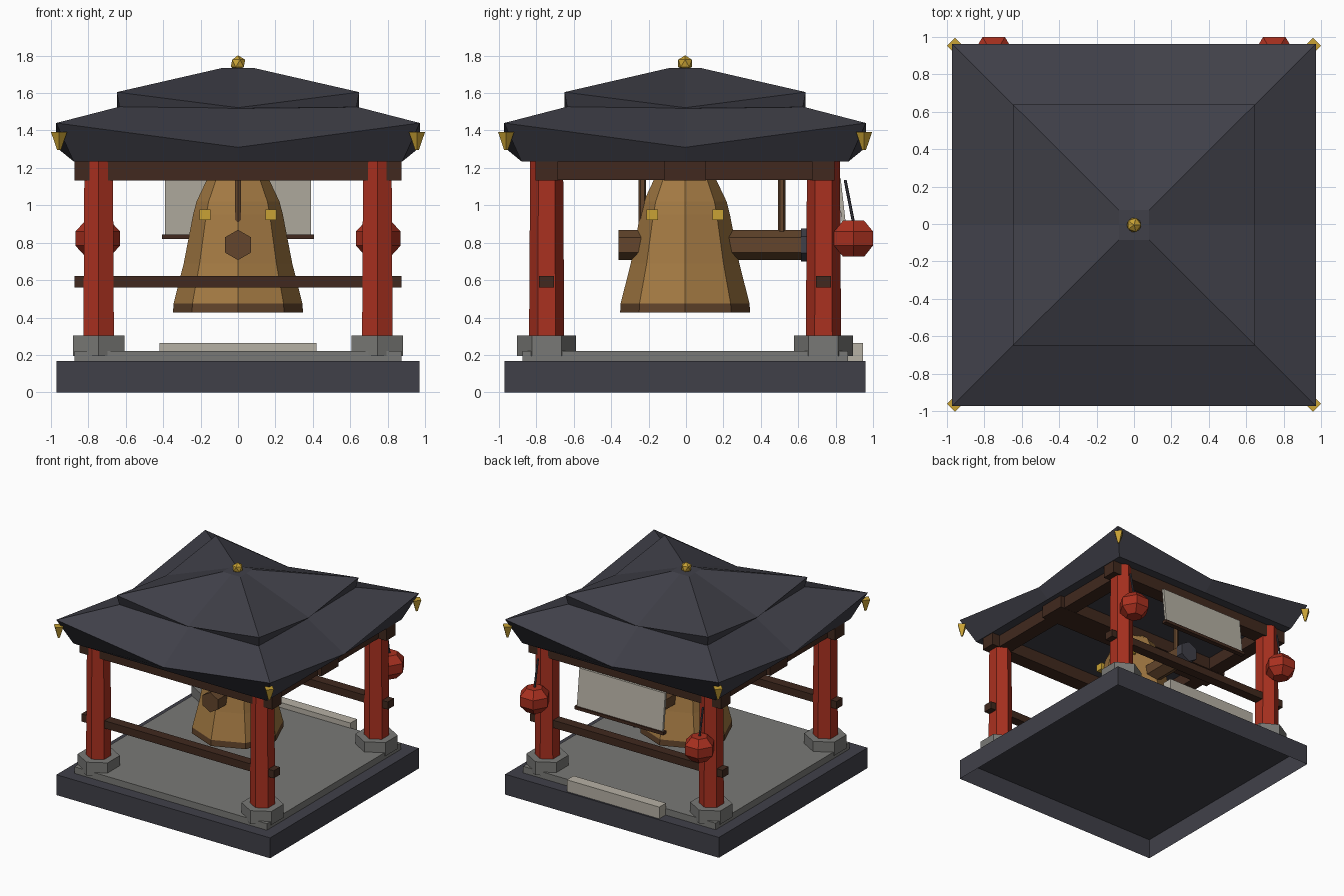
import bpy, bmesh, math
from mathutils import Vector

cube = bpy.data.objects.get("Cube")
if cube:
    bpy.data.objects.remove(cube, do_unlink=True)

SHIFT_Y = -0.005
POST = 0.745


def material(name, rgb):
    m = bpy.data.materials.new(name)
    m.use_nodes = True
    color = (*rgb, 1)
    m.diffuse_color = color
    m.node_tree.nodes["Principled BSDF"].inputs["Base Color"].default_value = color
    return m


SLATE = material("dark slate", (0.051, 0.051, 0.066))
RED = material("red paint", (0.40, 0.030, 0.014))
STONE = material("grey stone", (0.19, 0.19, 0.18))
PALE = material("pale stone", (0.47, 0.44, 0.375))
WOOD = material("dark wood", (0.052, 0.022, 0.013))
LOG = material("log wood", (0.125, 0.06, 0.025))
BRONZE = material("bronze", (0.37, 0.195, 0.056))
GOLD = material("gold", (0.58, 0.36, 0.035))


def finish(name, bm, mat):
    bmesh.ops.recalc_face_normals(bm, faces=bm.faces)
    mesh = bpy.data.meshes.new(name)
    bm.to_mesh(mesh)
    bm.free()
    mesh.materials.append(mat)
    obj = bpy.data.objects.new(name, mesh)
    obj.location.y = SHIFT_Y
    bpy.context.collection.objects.link(obj)
    return obj


def box(name, mat, x, y, z):
    """Box from (low, high) pairs on each axis."""
    bm = bmesh.new()
    bmesh.ops.create_cube(bm, size=1)
    for v in bm.verts:
        v.co = [lo + (c + 0.5) * (hi - lo) for c, (lo, hi) in zip(v.co, (x, y, z))]
    return finish(name, bm, mat)


def loft(name, mat, rings, cap_start=True, cap_end=True):
    """Skin a list of rings that have equal point counts."""
    bm = bmesh.new()
    loops = [[bm.verts.new(p) for p in ring] for ring in rings]
    n = len(loops[0])
    for a, b in zip(loops, loops[1:]):
        for i in range(n):
            j = (i + 1) % n
            bm.faces.new((a[i], a[j], b[j], b[i]))
    if cap_start:
        bm.faces.new(loops[0])
    if cap_end:
        bm.faces.new(loops[-1])
    return finish(name, bm, mat)


def lathe(name, mat, profile, sides, at=(0, 0), turn=0.0, **caps):
    """Turn (radius, z) pairs; the first corner points to +y unless turned."""
    angles = [math.tau * i / sides + turn for i in range(sides)]
    rings = [[(at[0] + r * math.sin(a), at[1] + r * math.cos(a), z) for a in angles]
             for r, z in profile]
    return loft(name, mat, rings, **caps)


def rod(name, mat, start, end, radius, sides=6):
    """Prism between two points that lie in a plane of constant x."""
    start, end = Vector(start), Vector(end)
    u = Vector((1, 0, 0))
    w = (end - start).normalized().cross(u)
    angles = [math.tau * i / sides for i in range(sides)]
    rings = [[p + radius * (u * math.sin(a) + w * math.cos(a)) for a in angles]
             for p in (start, end)]
    return loft(name, mat, rings)


def roof_tier(name, levels):
    """Near-square tier from (half width, corner z, middle z) levels."""
    grid = [(-1, -1), (0, -1), (1, -1), (1, 0), (1, 1), (0, 1), (-1, 1), (-1, 0)]
    rings = [[(1.005 * h * sx, h * sy, corner if sx and sy else mid) for sx, sy in grid]
             for h, corner, mid in levels]
    return loft(name, SLATE, rings)


# Foundation, open underneath, with paving and a step at the back
EX, EY = 0.971, 0.965
plan = [(-EX, -EY), (EX, -EY), (EX, EY), (-EX, EY)]
loft("foundation", SLATE, [[(x, y, z) for x, y in plan] for z in (0, 0.167)],
     cap_start=False)
box("paving", STONE, (-0.875, 0.875), (-0.87, 0.87), (0.168, 0.222))
box("back_step", PALE, (-0.42, 0.42), (0.865, 0.952), (0.168, 0.264))

# Posts with footings and corner ornaments
for sx, side in ((-1, "right"), (1, "left")):
    for sy, end in ((-1, "front"), (1, "back")):
        tag = f"{end}_{side}"
        at = (sx * POST, sy * 0.74)
        lathe("footing_" + tag, STONE, [(0.158, 0.195), (0.158, 0.305)], 6, at)
        lathe("post_" + tag, RED, [(0.094, 0.3), (0.088, 1.24)], 6, at)
        lathe("eave_ornament_" + tag, GOLD, [(0.01, 1.295), (0.043, 1.392)], 4,
              (sx * 0.957, sy * 0.957))
        box("bell_stud_" + tag, GOLD, *(sorted((s * 0.146, s * 0.206)) for s in (sx, sy)),
            (0.922, 0.978))

# Beams and rails
for sy, end in ((-1, "front"), (1, "back")):
    y = sy * 0.74
    box("top_beam_" + end, WOOD, (-0.875, 0.875), (y - 0.06, y + 0.06), (1.132, 1.24))
    box("rail_" + end, WOOD, (-0.875, 0.875), (y - 0.04, y + 0.04), (0.56, 0.622))
for sx, side in ((-1, "right"), (1, "left")):
    x = sx * POST
    box("side_beam_" + side, WOOD, (x - 0.06, x + 0.06), (-0.74, 0.74), (1.134, 1.238))
box("bell_beam", WOOD, (-0.84, 0.84), (-0.112, 0.112), (1.133, 1.238))

# Roof
roof_tier("lower_roof", [(0.875, 1.235, 1.235), (0.967, 1.44, 1.31), (0.6, 1.535, 1.53)])
roof_tier("upper_roof", [(0.63, 1.525, 1.518), (0.645, 1.605, 1.522), (0.08, 1.735, 1.735)])
bm = bmesh.new()
bmesh.ops.create_icosphere(bm, subdivisions=1, radius=0.043)
bmesh.ops.translate(bm, verts=bm.verts, vec=(0, 0, 1.759))
finish("roof_finial", bm, GOLD)

# Bell with a dark lip
lathe("bell", BRONZE, [(0.345, 0.473), (0.29, 0.69), (0.24, 0.95), (0.222, 1.02),
                       (0.165, 1.14), (0.09, 1.2)], 8)
lathe("bell_lip", LOG, [(0.3, 0.47), (0.3, 0.427), (0.347, 0.427), (0.345, 0.476)], 8,
      cap_start=True, cap_end=False)

# Striking log with hangers
rod("striking_log", LOG, (0, -0.356, 0.788), (0, 0.63, 0.788), 0.081)
rod("log_cap", SLATE, (0, 0.62, 0.788), (0, 0.68, 0.788), 0.088)
for y, end in ((-0.228, "front"), (0.517, "back")):
    rod("log_hanger_" + end, LOG, (0, y, 0.83), (0, y, 1.24), 0.02)

# Sign board at the back, leaning out at the bottom
loft("sign_board", PALE, [
    [(-0.39, y, z), (0.39, y, z), (0.39, y + 0.02, z), (-0.39, y + 0.02, z)]
    for y, z in ((0.846, 0.84), (0.812, 1.145))])
box("sign_bar", WOOD, (-0.405, 0.405), (0.837, 0.877), (0.82, 0.845))

# Hanging lanterns
for sx, side in ((-1, "right"), (1, "left")):
    x = sx * 0.75
    lathe("lantern_" + side, RED, [(0.065, 0.725), (0.12, 0.785), (0.12, 0.86), (0.065, 0.918)],
          6, (x, 0.901), math.pi / 6)
    rod("lantern_cord_" + side, SLATE, (x, 0.9, 0.91), (x, 0.856, 1.135), 0.008)
